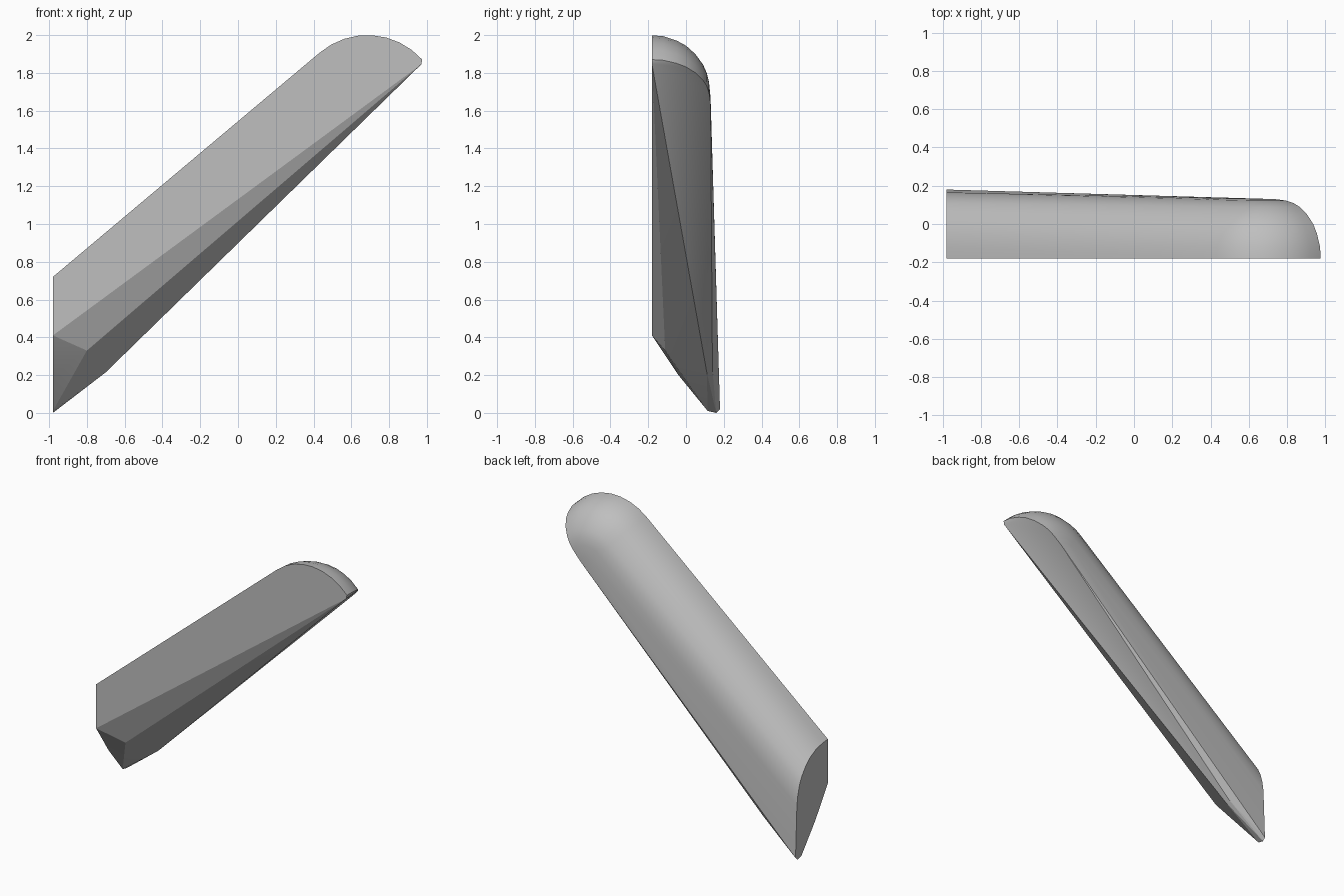
import bpy, bmesh, math

if "Cube" in bpy.data.objects:
    bpy.data.objects.remove(bpy.data.objects["Cube"])

X0 = -0.98                      # flat cut end
CX, CZ = 0.685, 1.61            # centre of the rounded tip

pts = []

# Cross-section of the flat cut end (y, z)
end_profile = [(-0.18, 0.72), (-0.12, 0.715), (-0.05, 0.70), (0.02, 0.665), (0.07, 0.62),
               (0.11, 0.57), (0.135, 0.52), (0.155, 0.45), (0.165, 0.38), (0.18, 0.02),
               (0.16, 0.0), (0.115, 0.01), (-0.04, 0.20), (-0.18, 0.41)]
pts += [(X0, y, z) for y, z in end_profile]

# Chamfer corners on the underside near the cut end
pts += [(-0.80, -0.11, 0.33), (-0.70, 0.11, 0.215), (-0.70, 0.14, 0.225)]

# Rounded tip: arcs that shrink toward the back (y, radius)
rings = [(-0.18, 0.39), (-0.12, 0.385), (-0.05, 0.362), (0.0, 0.335), (0.05, 0.29),
         (0.09, 0.235), (0.11, 0.19), (0.122, 0.14), (0.13, 0.06)]
START = math.radians(130.5)
for y, r in rings:
    stop = math.radians(-45.7) + math.acos(0.0165 / r)
    for i in range(9):
        a = START + (stop - START) * i / 8
        pts.append((CX + r * math.cos(a), y, CZ + r * math.sin(a)))
pts.append((0.97, -0.18, 1.845))

# Skin the points into one closed blade
bm = bmesh.new()
for p in pts:
    bm.verts.new(p)
res = bmesh.ops.convex_hull(bm, input=bm.verts[:])
loose = [v for v in bm.verts if not v.link_faces]
bmesh.ops.delete(bm, geom=loose, context='VERTS')
bmesh.ops.dissolve_limit(bm, angle_limit=math.radians(0.5), verts=bm.verts[:], edges=bm.edges[:])
bmesh.ops.recalc_face_normals(bm, faces=bm.faces[:])

mesh = bpy.data.meshes.new("slanted_blade")
bm.to_mesh(mesh)
bm.free()
obj = bpy.data.objects.new("slanted_blade", mesh)
bpy.context.collection.objects.link(obj)

mat = bpy.data.materials.new("light grey")
mat.diffuse_color = (0.52, 0.52, 0.52, 1)
mat.use_nodes = True
mat.node_tree.nodes["Principled BSDF"].inputs["Base Color"].default_value = mat.diffuse_color
mesh.materials.append(mat)

# Soft shading on the rounded back, crisp elsewhere
bpy.context.view_layer.objects.active = obj
obj.select_set(True)
bpy.ops.object.shade_smooth_by_angle(angle=math.radians(14))
